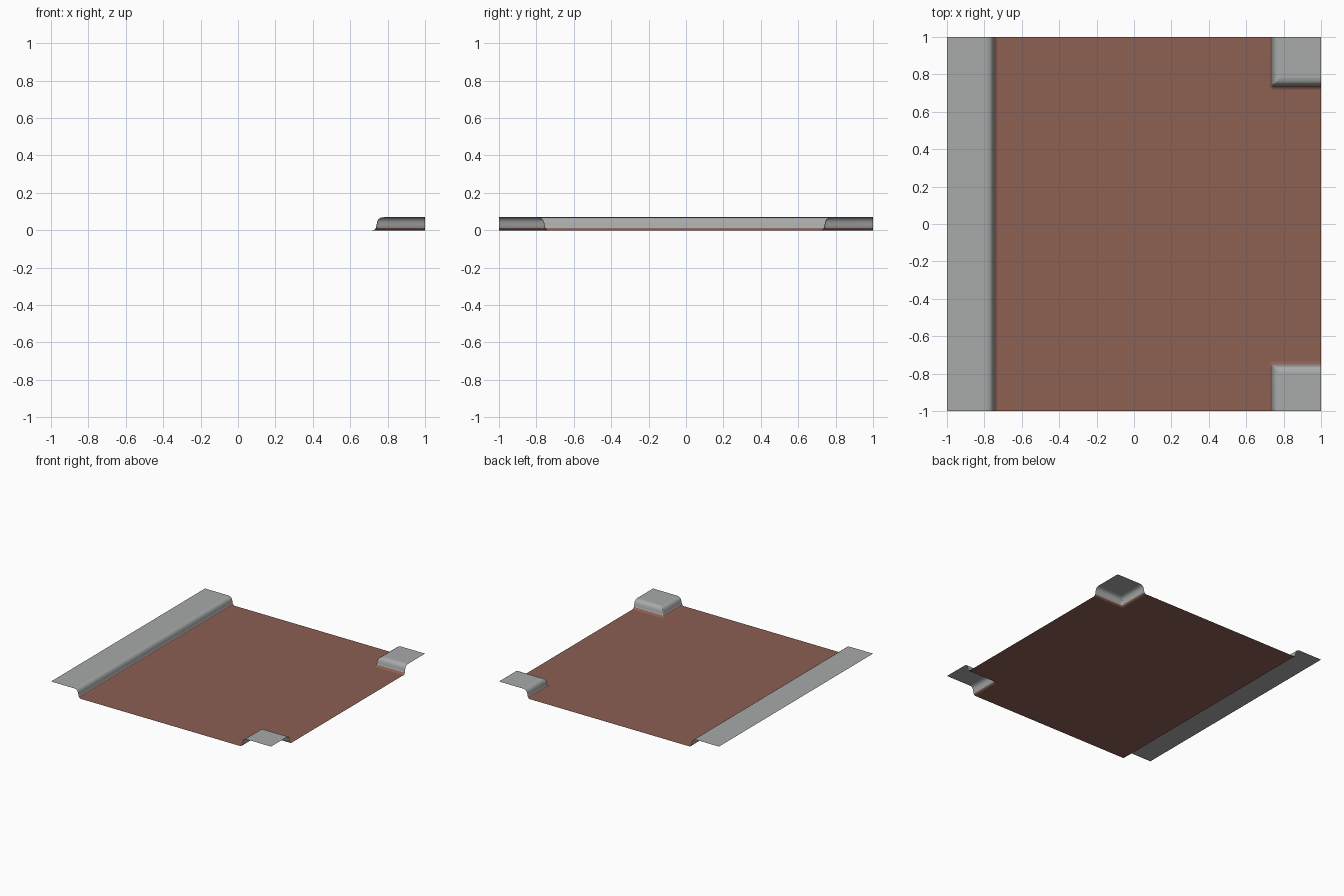
import bpy, bmesh, math

cube = bpy.data.objects.get("Cube")
if cube:
    bpy.data.objects.remove(cube, do_unlink=True)


def material(name, color):
    m = bpy.data.materials.new(name)
    m.use_nodes = True
    m.diffuse_color = color
    for n in m.node_tree.nodes:
        if n.type == 'BSDF_PRINCIPLED':
            n.inputs["Base Color"].default_value = color
            n.inputs["Roughness"].default_value = 0.9
    return m


ROAD = material("road brown", (0.265, 0.115, 0.086, 1))
STONE = material("pavement grey", (0.39, 0.405, 0.40, 1))

# Kerb cross-section: distance from the road edge, height
PROFILE = [(0, 0), (0.01, 0.003), (0.017, 0.012), (0.021, 0.028),
           (0.024, 0.045), (0.031, 0.059), (0.043, 0.067), (0.06, 0.07)]
ROAD_LIP = 0.012      # the road surface runs up the kerb to this height
KERB_X = 0.72         # inner edge of the corner pads
LEFT_X = -0.73        # inner edge of the long pavement
KERB_Y = {-1: 0.735, 1: 0.72}


def corner_path(side, d):
    """Line around a corner pad, moved d towards the pad."""
    r = max(0.03 - d, 0.004)
    x, y = KERB_X + d, KERB_Y[side] + d
    pts = [(x, 1)]
    for i in range(7):
        a = math.pi + i * math.pi / 12
        pts.append((x + r + r * math.cos(a), y + r + r * math.sin(a)))
    pts.append((1, y))
    return [(px, side * py) for px, py in pts]


def left_path(d):
    return [(LEFT_X - d, -1), (LEFT_X - d, 1)]


def finish(name, bm):
    for f in bm.faces:
        f.normal_update()
        if f.normal.z < 0:
            f.normal_flip()
    mesh = bpy.data.meshes.new(name)
    bm.to_mesh(mesh)
    bm.free()
    mesh.materials.append(ROAD)
    mesh.materials.append(STONE)
    bpy.context.collection.objects.link(bpy.data.objects.new(name, mesh))


def pavement(name, path, outer):
    """Loft the kerb along a path and close it with a flat top."""
    bm = bmesh.new()
    rows = [[bm.verts.new((x, y, z)) for x, y in path(d)] for d, z in PROFILE]
    for k in range(len(rows) - 1):
        low, high = rows[k], rows[k + 1]
        for i in range(len(low) - 1):
            f = bm.faces.new((low[i], low[i + 1], high[i + 1], high[i]))
            f.smooth = True
            f.material_index = 0 if PROFILE[k + 1][1] <= ROAD_LIP else 1
    top = bm.faces.new(rows[-1] + [bm.verts.new((x, y, PROFILE[-1][1])) for x, y in outer])
    top.material_index = 1
    finish(name, bm)


# Raised pavements
pavement("left_pavement", left_path, [(-1, 1), (-1, -1)])
for side, label in ((-1, "front"), (1, "back")):
    pavement(label + "_corner_pavement", lambda d, s=side: corner_path(s, d), [(1, side)])

# Flat road fitted between the kerbs
bm = bmesh.new()
outline = left_path(0)[::-1] + corner_path(-1, 0) + corner_path(1, 0)[::-1]
bm.faces.new([bm.verts.new((x, y, 0)) for x, y in outline])
finish("road_surface", bm)
